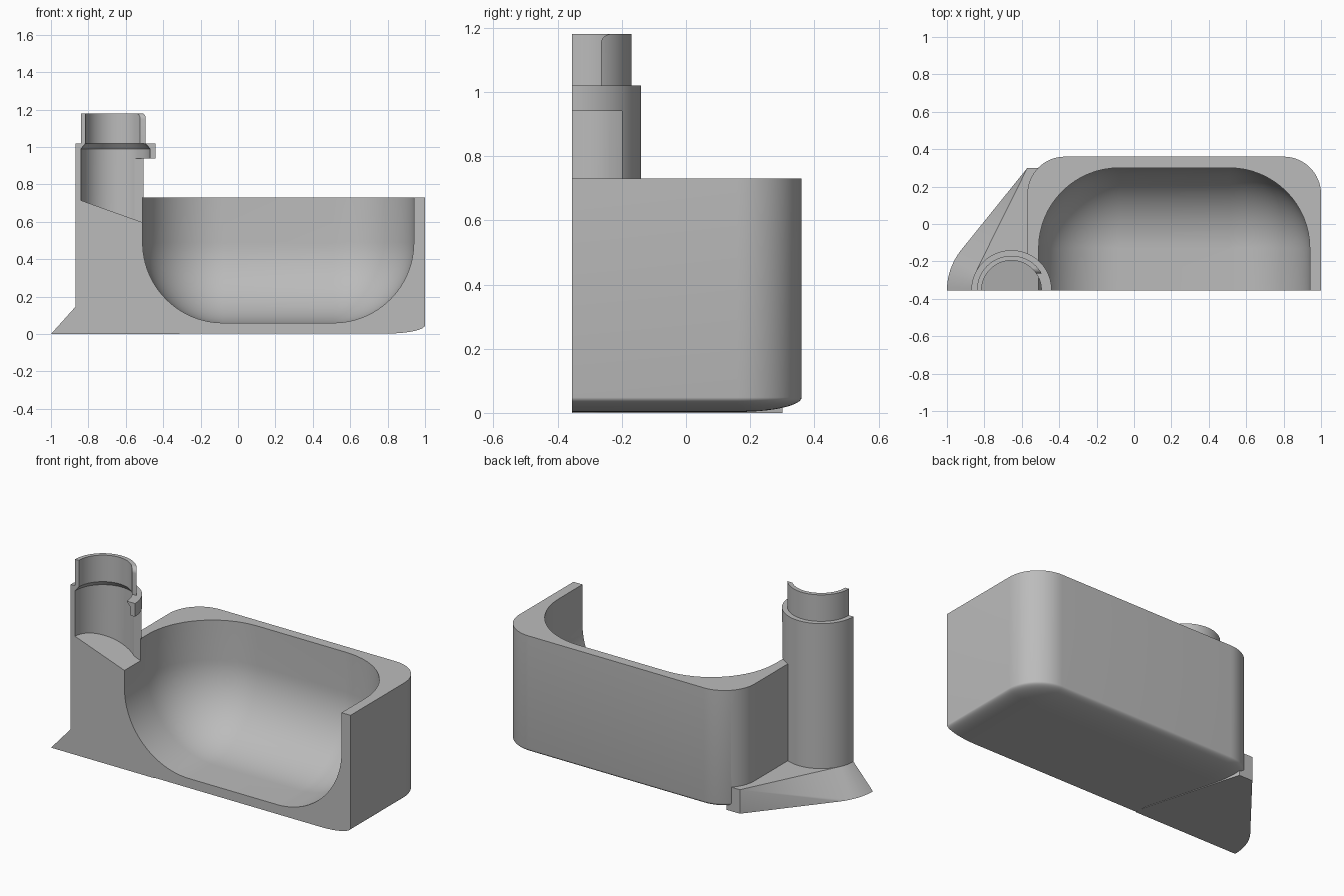
import bpy, bmesh, math
from mathutils import Vector

if "Cube" in bpy.data.objects:
    bpy.data.objects.remove(bpy.data.objects["Cube"])

CUT_Y = -0.355                       # plane of the open section
PIPE = Vector((-0.655, CUT_Y, 0))    # pipe axis
FLOOR_POINT, FLOOR_NORMAL = Vector((-0.84, 0, 0.715)), Vector((0.357, 0, 1))


def finish(name, bm):
    bmesh.ops.remove_doubles(bm, verts=bm.verts, dist=1e-5)
    bmesh.ops.recalc_face_normals(bm, faces=bm.faces)
    mesh = bpy.data.meshes.new(name)
    bm.to_mesh(mesh)
    bm.free()
    obj = bpy.data.objects.new(name, mesh)
    bpy.context.collection.objects.link(obj)
    return obj


def loft(bm, rings):
    loops = [[bm.verts.new(p) for p in ring] for ring in rings]
    n = len(loops[0])
    for a, b in zip(loops, loops[1:]):
        for i in range(n):
            j = (i + 1) % n
            bm.faces.new((a[i], a[j], b[j], b[i]))
    bm.faces.new(loops[0][::-1])
    bm.faces.new(loops[-1])


def rounded_ring(hx, hy, radius, inset, z, steps=16):
    r = max(radius - inset, 0.002)
    ring = []
    for q, (sx, sy) in enumerate(((1, 1), (-1, 1), (-1, -1), (1, -1))):
        for k in range(steps + 1):
            a = math.pi / 2 * (q + k / steps)
            ring.append((0.215 + sx * (hx - inset - r) + r * math.cos(a),
                         CUT_Y + sy * (hy - inset - r) + r * math.sin(a), z))
    return ring


def tub(name, hx, hy, radius, depth, bottom, top, steps=16):
    """Rounded box whose lower edge is an elliptical fillet."""
    rings = []
    for k in range(steps + 1):
        a = math.pi / 2 * k / steps
        rings.append(rounded_ring(hx, hy, radius, radius * (1 - math.sin(a)),
                                  bottom + depth * (1 - math.cos(a))))
    rings.append(rounded_ring(hx, hy, radius, 0, top))
    bm = bmesh.new()
    loft(bm, rings)
    return finish(name, bm)


def circle(r, z, n=96):
    return [PIPE + Vector((r * math.cos(2 * math.pi * i / n),
                           r * math.sin(2 * math.pi * i / n), z)) for i in range(n)]


def turned(name, profile, slope=False):
    bm = bmesh.new()
    loft(bm, [circle(r, z) for r, z in profile])
    if slope:
        trim_to_floor(bm)
    return finish(name, bm)


def trim_to_floor(bm):
    cut = bmesh.ops.bisect_plane(bm, geom=bm.verts[:] + bm.edges[:] + bm.faces[:],
                                 plane_co=FLOOR_POINT, plane_no=FLOOR_NORMAL, clear_inner=True)
    edges = [e for e in cut["geom_cut"] if isinstance(e, bmesh.types.BMEdge)]
    bmesh.ops.contextual_create(bm, geom=edges)


def block(name, x, y, z, slope=False):
    bm = bmesh.new()
    loft(bm, [[(x[0], y[0], h), (x[1], y[0], h), (x[1], y[1], h), (x[0], y[1], h)] for h in z])
    if slope:
        trim_to_floor(bm)
    return finish(name, bm)


def combine(target, tool, operation):
    mod = target.modifiers.new(operation, "BOOLEAN")
    mod.operation, mod.object, mod.solver = operation, tool, "EXACT"
    bpy.context.view_layer.objects.active = target
    bpy.ops.object.modifier_apply(modifier=mod.name)
    bpy.data.objects.remove(tool)


# Solid parts: basin, pipe with narrower neck, flared foot
basin = tub("basin_with_pipe", 0.785, 0.715, 0.2, 0.045, 0.003, 0.73)
pipe = turned("pipe", [(0.215, 0.02), (0.215, 1.02), (0.185, 1.02), (0.185, 1.18)])
bm = bmesh.new()
for p in circle(0.345, 0) + circle(0.215, 0.145):
    bm.verts.new(p)
for px in (-0.57, -0.48):
    for pz in (0, 0.145):
        bm.verts.new((px, 0.3, pz))
hull = bmesh.ops.convex_hull(bm, input=bm.verts)
bmesh.ops.delete(bm, geom=list({v for v in hull["geom_interior"] + hull["geom_unused"]
                                if isinstance(v, bmesh.types.BMVert)}), context="VERTS")
foot = finish("foot", bm)
combine(basin, pipe, "UNION")
combine(basin, foot, "UNION")

# Hollow of the basin
combine(basin, tub("hollow", 0.725, 0.655, 0.43, 0.43, 0.06, 0.73, 24), "DIFFERENCE")

# Stepped bore with a sloping floor, and the outlet window
bore = turned("bore", [(0.185, 0.4), (0.185, 0.99), (0.16, 1.02), (0.16, 1.3)], slope=True)
combine(basin, bore, "DIFFERENCE")
window = block("window", (-0.655, -0.4), (-0.51, -0.2), (0.4, 0.94), slope=True)
combine(basin, window, "DIFFERENCE")

# Slot in the neck with a rounded upper corner
outline = [(-0.6, 1.3), (-0.6, 1.02), (-0.265, 1.02)]
for k in range(9):
    a = math.pi - math.pi / 2 * k / 8
    outline.append((-0.235 + 0.03 * math.cos(a), 1.15 + 0.03 * math.sin(a)))
outline.append((-0.235, 1.3))
bm = bmesh.new()
loft(bm, [[(x, y, z) for y, z in outline] for x in (-0.6, -0.3)])
combine(basin, finish("neck_slot", bm), "DIFFERENCE")

# Open the front half
combine(basin, block("front_half", (-2, 2), (-2, CUT_Y), (-1, 2)), "DIFFERENCE")

# Colour and shading
grey = bpy.data.materials.new("plain_grey")
grey.use_nodes = True
colour = (0.5, 0.5, 0.5, 1)
grey.diffuse_color = colour
grey.node_tree.nodes["Principled BSDF"].inputs["Base Color"].default_value = colour
basin.data.materials.clear()
basin.data.materials.append(grey)
for face in basin.data.polygons:
    face.material_index = 0
bpy.ops.object.select_all(action="DESELECT")
basin.select_set(True)
bpy.context.view_layer.objects.active = basin
bpy.ops.object.shade_smooth_by_angle(angle=math.radians(30))
